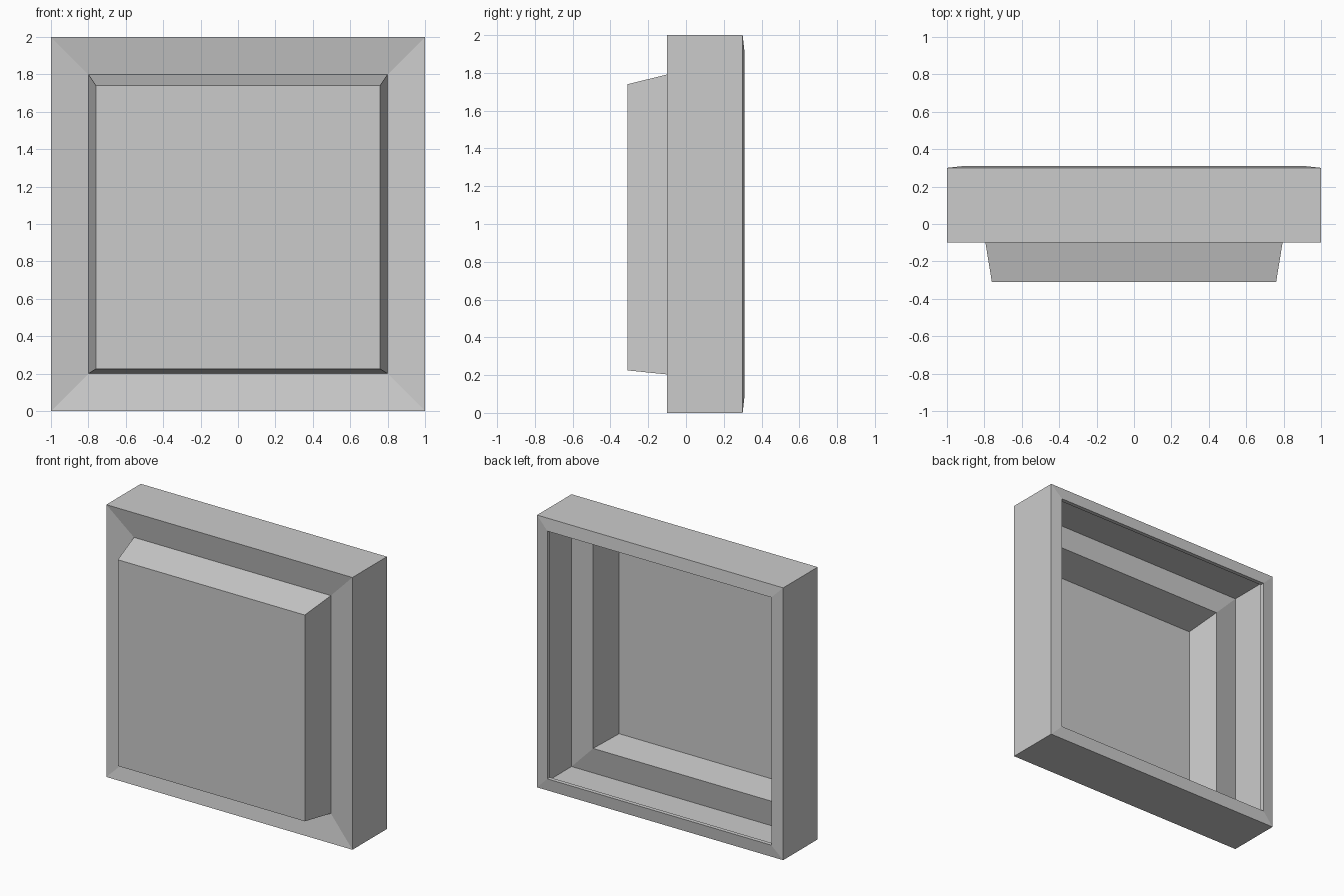
import bpy, bmesh

if "Cube" in bpy.data.objects:
    bpy.data.objects.remove(bpy.data.objects["Cube"])

# Rectangular loops from back lip to front panel: half width, bottom z, top z, y
LOOPS = [
    (0.91, 0.09, 1.91, 0.28),    # folded inner edge of the back lip
    (0.91, 0.09, 1.91, 0.31),    # back rim, inner edge
    (1.00, 0.00, 2.00, 0.30),    # back rim, outer edge
    (1.00, 0.00, 2.00, -0.10),   # front outer edge
    (0.80, 0.20, 1.80, -0.065),  # dished frame, inner edge
    (0.76, 0.225, 1.74, -0.31),  # raised panel edge
]


def rect_loop(bm, w, z0, z1, y):
    return [bm.verts.new((x, y, z)) for x, z in ((-w, z0), (w, z0), (w, z1), (-w, z1))]


# Thin open-backed shell, skinned loop to loop
bm = bmesh.new()
rings = [rect_loop(bm, *spec) for spec in LOOPS]
for a, b in zip(rings, rings[1:]):
    for i in range(4):
        j = (i + 1) % 4
        bm.faces.new((a[i], a[j], b[j], b[i]))

# Flat front panel
panel = bm.faces.new(rings[-1])
bmesh.ops.recalc_face_normals(bm, faces=bm.faces)
if panel.normal.y > 0:
    bmesh.ops.reverse_faces(bm, faces=bm.faces)

mesh = bpy.data.meshes.new("panel_housing")
bm.to_mesh(mesh)
bm.free()
bpy.context.collection.objects.link(bpy.data.objects.new("panel_housing", mesh))
